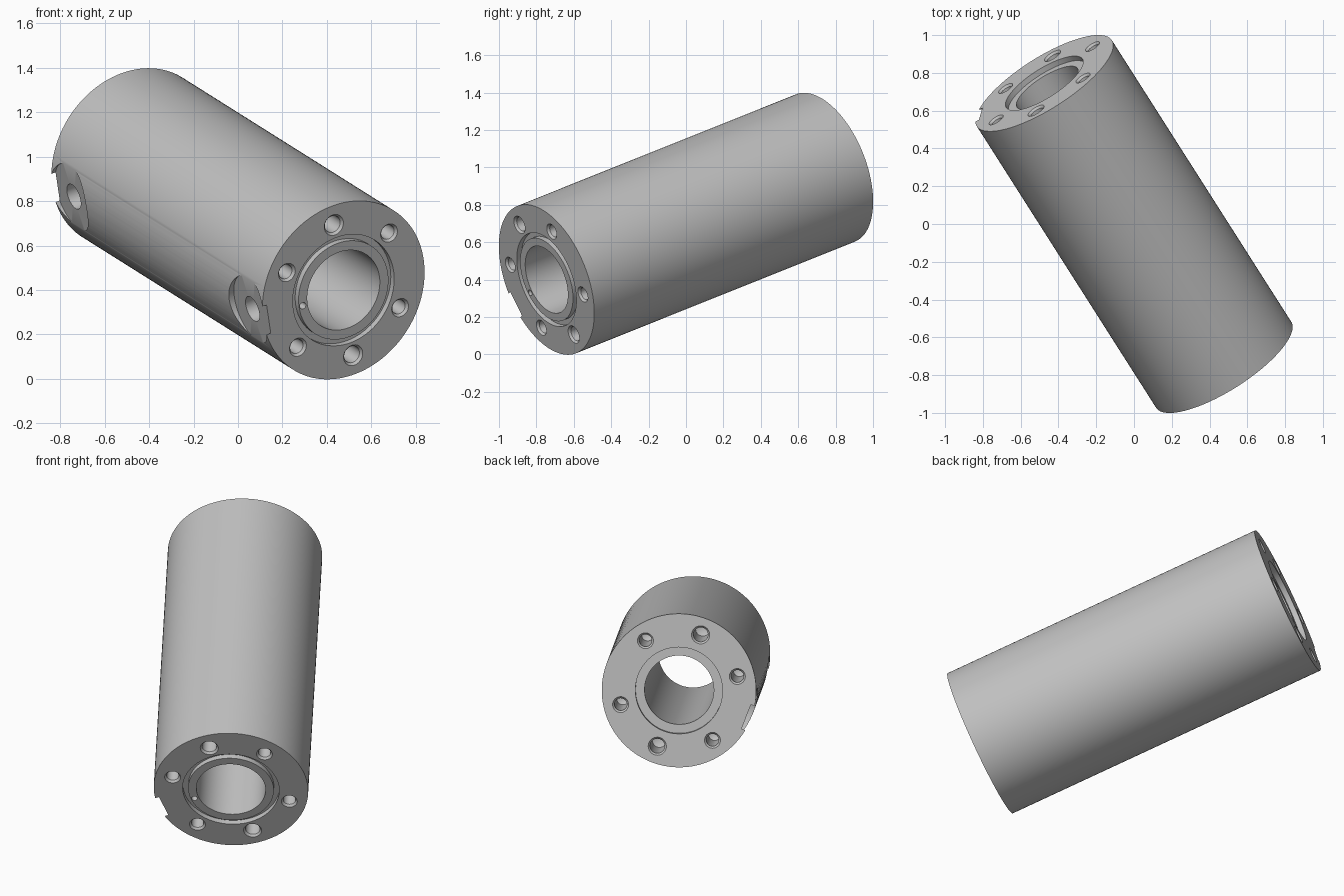
import bpy, bmesh
from math import radians, cos, sin, pi
from mathutils import Matrix, Vector

if "Cube" in bpy.data.objects:
    bpy.data.objects.remove(bpy.data.objects["Cube"], do_unlink=True)

# Main sizes
R, BORE, HALF = 0.424, 0.19, 0.933
HOLE_CIRCLE, PORT_T, FLAT = 0.33, 0.79, 0.396
AXIS = Vector((0.509, -0.799, -0.32)).normalized()
PORT_DIR = Vector((-0.85, -0.41, -0.329))
PORT_DIR = (PORT_DIR - AXIS * PORT_DIR.dot(AXIS)).normalized()


def lathe(bm, profile, matrix, steps, closed=False):
    """Revolve (radius, height) points round local z, then place the result."""
    part = bmesh.new()
    pts = [part.verts.new((r, 0, h)) for r, h in profile]
    pairs = list(zip(pts, pts[1:])) + ([(pts[-1], pts[0])] if closed else [])
    edges = [part.edges.new(p) for p in pairs]
    bmesh.ops.spin(part, geom=pts + edges, cent=(0, 0, 0), axis=(0, 0, 1),
                   angle=2 * pi, steps=steps, use_merge=False)
    bmesh.ops.remove_doubles(part, verts=part.verts, dist=1e-5)
    bmesh.ops.recalc_face_normals(part, faces=part.faces)
    bmesh.ops.transform(part, matrix=matrix, verts=part.verts)
    mesh = bpy.data.meshes.new("part")
    part.to_mesh(mesh)
    part.free()
    bm.from_mesh(mesh)
    bpy.data.meshes.remove(mesh)


def make_object(name, bm):
    mesh = bpy.data.meshes.new(name)
    bm.to_mesh(mesh)
    bm.free()
    obj = bpy.data.objects.new(name, mesh)
    bpy.context.collection.objects.link(obj)
    return obj


# Body: seal groove on the front end, shallow recess on the back end
bm = bmesh.new()
lathe(bm, [(BORE, HALF), (0.235, HALF), (0.235, HALF - 0.03), (0.265, HALF - 0.03),
           (0.265, HALF), (R, HALF), (R, -HALF), (0.239, -HALF),
           (0.239, -HALF + 0.03), (BORE, -HALF + 0.03)],
      Matrix.Identity(4), 128, closed=True)
body = make_object("cylinder_body", bm)

# Cutters: bolt holes in both ends, side ports, small passage
bm = bmesh.new()
for end in (1, -1):
    flip = Matrix.Rotation(0 if end > 0 else pi, 4, 'X')
    for angle in (35, 90, 145, -35, -90, -145):
        rim = 0.05 if abs(angle) == 90 else 0.044
        a = radians(angle)
        spot = Matrix.Translation((HOLE_CIRCLE * cos(a), HOLE_CIRCLE * sin(a), end * HALF))
        lathe(bm, [(0, 0.02), (rim, 0.02), (rim, 0), (rim - 0.01, -0.012),
                   (rim - 0.01, -0.3), (0, -0.32)], spot @ flip, 32)
    port = Matrix.Translation((FLAT, 0, end * PORT_T)) @ Matrix.Rotation(pi / 2, 4, 'Y')
    lathe(bm, [(0, 0.1), (0.16, 0.1), (0.16, 0), (0.06, 0), (0.06, -0.14), (0, -0.14)],
          port, 64)
lathe(bm, [(0, 0.02), (0.016, 0.02), (0.016, -0.15), (0, -0.15)],
      Matrix.Translation((0.215, 0, HALF)), 20)
cutter = make_object("hole_cutter", bm)
cutter.hide_render = True

# Cut the holes and drop the cutter
bpy.ops.object.select_all(action='DESELECT')
bpy.context.view_layer.objects.active = body
body.select_set(True)
cut = body.modifiers.new("holes", 'BOOLEAN')
cut.operation, cut.solver, cut.object = 'DIFFERENCE', 'EXACT', cutter
bpy.ops.object.modifier_apply(modifier=cut.name)
bpy.data.objects.remove(cutter, do_unlink=True)

# Tilt into place: local z along the axis, local x towards the ports
side = AXIS.cross(PORT_DIR)
frame = Matrix((PORT_DIR, side, AXIS)).transposed().to_4x4()
body.data.transform(Matrix.Translation((0, 0, 0.698)) @ frame)

# Grey metal
grey = bpy.data.materials.new("grey_metal")
grey.use_nodes = True
colour = (0.53, 0.53, 0.53, 1)
grey.diffuse_color = colour
grey.node_tree.nodes["Principled BSDF"].inputs["Base Color"].default_value = colour
body.data.materials.clear()
body.data.materials.append(grey)
bpy.ops.object.shade_smooth_by_angle(angle=radians(30))
